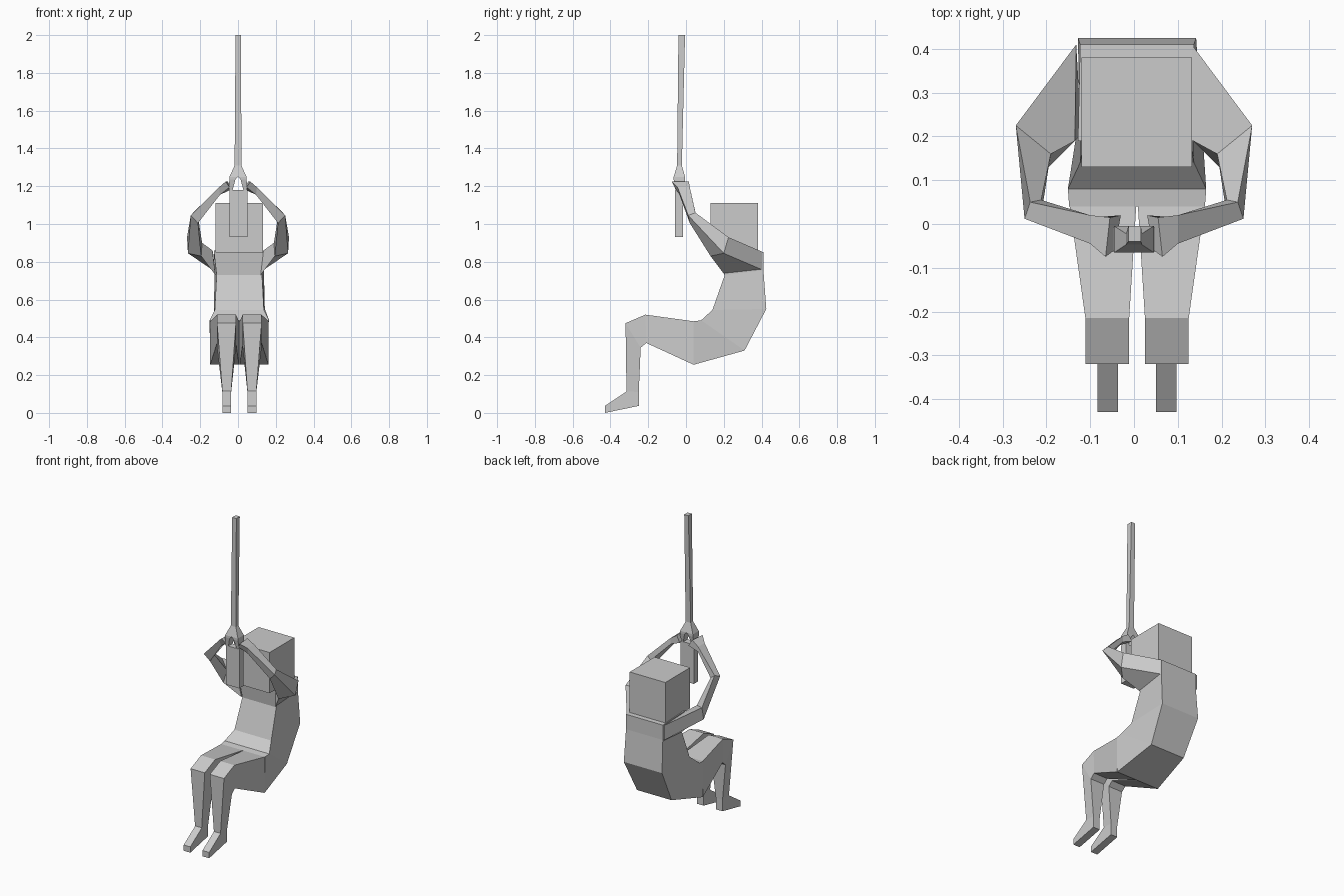
import bpy, bmesh

CX = 0.007  # body centre line


def loft(name, rings, mirror=None):
    """Skin a list of four-point rings, capped; optionally add a mirrored copy about x = mirror."""
    bm = bmesh.new()
    sides = [False] if mirror is None else [False, True]
    for flip in sides:
        loops = []
        for ring in rings:
            loops.append([bm.verts.new((2 * mirror - x if flip else x, y, z)) for x, y, z in ring])
        for a, b in zip(loops, loops[1:]):
            for i in range(4):
                j = (i + 1) % 4
                bm.faces.new((a[i], a[j], b[j], b[i]))
        bm.faces.new(loops[0])
        bm.faces.new(loops[-1])
    bmesh.ops.recalc_face_normals(bm, faces=bm.faces)
    mesh = bpy.data.meshes.new(name)
    bm.to_mesh(mesh)
    bm.free()
    ob = bpy.data.objects.new(name, mesh)
    bpy.context.collection.objects.link(ob)
    return ob


def section(front, back, x0, x1, bx0=None, bx1=None):
    """Ring made of a front edge and a back edge, each given as (y, z)."""
    bx0 = x0 if bx0 is None else bx0
    bx1 = x1 if bx1 is None else bx1
    return [(x0, *front), (x1, *front), (bx1, *back), (bx0, *back)]


def box(name, x0, x1, y0, y1, z0, z1):
    return loft(name, [section((y0, z), (y1, z), x0, x1) for z in (z0, z1)])


def torso(front, back, wf, wb):
    return section(front, back, CX - wf, CX + wf, CX - wb, CX + wb)


# Curled torso, from the seat up to the shoulders
loft("torso", [
    torso((0.04, 0.485), (0.04, 0.255), 0.155, 0.153),
    torso((0.08, 0.49), (0.31, 0.33), 0.158, 0.122),
    torso((0.14, 0.545), (0.425, 0.55), 0.13, 0.135),
    torso((0.205, 0.73), (0.41, 0.755), 0.12, 0.13),
    torso((0.19, 0.86), (0.41, 0.85), 0.135, 0.13),
])

# Head
box("head", -0.12, 0.132, 0.13, 0.38, 0.85, 1.11)

# Bent legs with feet
leg = [
    ((0.04, 0.485), (0.04, 0.255), 0.002, 0.154),
    ((-0.215, 0.52), (-0.21, 0.37), 0.018, 0.118),
    ((-0.32, 0.475), (-0.24, 0.345), 0.018, 0.118),
    ((-0.315, 0.115), (-0.25, 0.11), 0.043, 0.09),
    ((-0.32, 0.11), (-0.25, 0.037), 0.043, 0.09),
    ((-0.43, 0.037), (-0.43, 0.0), 0.043, 0.09),
]
loft("legs", [section(f, b, CX + x0, CX + x1) for f, b, x0, x1 in leg], mirror=CX)

# Arms: shoulder, elbow, forearm, wrist and hand rings
loft("arms", [
    [(0.132, 0.41, 0.85), (0.132, 0.41, 0.755), (0.12, 0.205, 0.73), (0.135, 0.19, 0.86)],
    [(0.27, 0.225, 0.93), (0.265, 0.2, 0.845), (0.195, 0.13, 0.83), (0.19, 0.16, 0.90)],
    [(0.237, 0.05, 1.06), (0.25, 0.012, 1.045), (0.212, 0.02, 1.005), (0.212, 0.055, 1.04)],
    [(0.10, 0.02, 1.195), (0.10, -0.045, 1.195), (0.095, -0.035, 1.155), (0.095, 0.015, 1.16)],
    [(0.055, 0.015, 1.225), (0.065, -0.075, 1.225), (0.045, -0.06, 1.195), (0.03, 0.02, 1.185)],
], mirror=0)

# Rope rising from the grip
loft("rope", [
    section((-0.065, 1.25), (-0.005, 1.25), -0.045, 0.045),
    section((-0.047, 1.31), (-0.022, 1.31), -0.018, 0.018),
    section((-0.04, 2.0), (-0.005, 2.0), -0.013, 0.016),
])

# Forked end of the rope, held by the hands
loft("rope_fork", [
    section((-0.065, 1.25), (-0.005, 1.25), 0.0, 0.045),
    section((-0.065, 1.235), (-0.005, 1.235), 0.014, 0.046),
    section((-0.055, 1.175), (-0.015, 1.175), 0.03, 0.048),
], mirror=0)

# Rope tail hanging below the hands
box("rope_tail", -0.045, 0.049, -0.057, -0.015, 0.93, 1.18)
